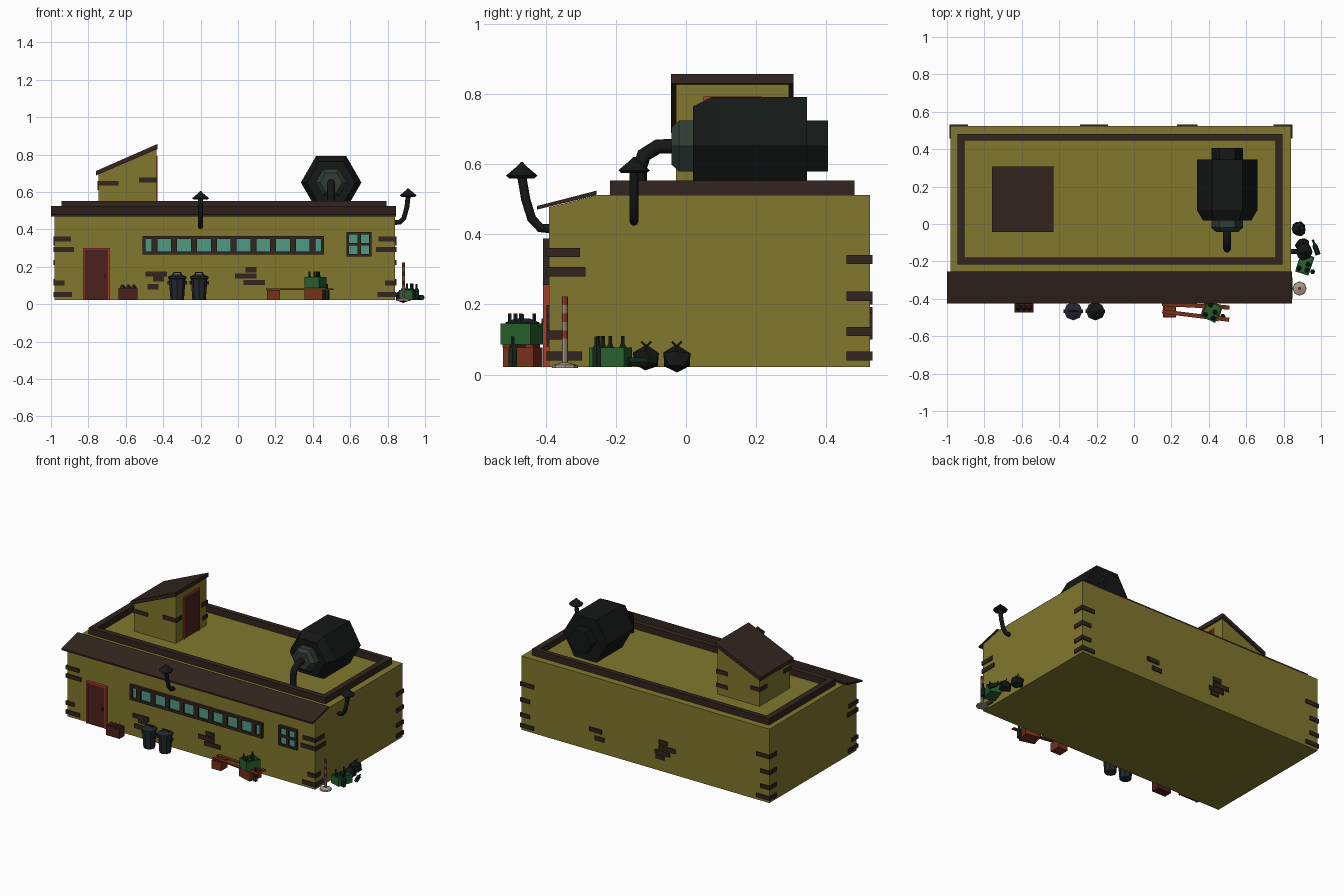
import bpy, bmesh, random
from math import sin, cos, pi, radians
from mathutils import Matrix, Vector

if "Cube" in bpy.data.objects:
    bpy.data.objects.remove(bpy.data.objects["Cube"])

random.seed(4)

def mat(name, r, g, b):
    m = bpy.data.materials.new(name)
    m.diffuse_color = (r, g, b, 1)
    m.use_nodes = True
    m.node_tree.nodes["Principled BSDF"].inputs["Base Color"].default_value = m.diffuse_color
    return m

OLIVE = mat("olive wall", .22, .185, .027)
BROWN = mat("dark brown", .032, .018, .013)
BLACK = mat("black metal", .007, .009, .008)
STEEL = mat("green grey", .03, .045, .035)
GLASS = mat("glass", .08, .32, .23)
DOOR = mat("door", .07, .015, .013)
RED = mat("red", .42, .045, .02)
RUST = mat("rust crate", .18, .03, .01)
GREEN = mat("green crate", .02, .12, .027)
BIN = mat("bin", .016, .02, .025)
BOTTLE = mat("bottle", .008, .022, .01)
CREAM = mat("cream", .4, .32, .25)

def finish(name, bm, m):
    bmesh.ops.recalc_face_normals(bm, faces=bm.faces)
    me = bpy.data.meshes.new(name)
    bm.to_mesh(me)
    bm.free()
    me.materials.append(m)
    ob = bpy.data.objects.new(name, me)
    bpy.context.collection.objects.link(ob)
    return ob

def add_box(bm, x0, x1, y0, y1, z0, z1, M=Matrix()):
    T = M @ Matrix.Translation(((x0+x1)/2, (y0+y1)/2, (z0+z1)/2)) @ Matrix.Diagonal((x1-x0, y1-y0, z1-z0, 1))
    bmesh.ops.create_cube(bm, size=1, matrix=T)

def boxes(name, m, items, M=Matrix()):
    bm = bmesh.new()
    for b in items:
        add_box(bm, *b, M)
    return finish(name, bm, m)

def prism(name, m, pts, axis, a, b):
    """extrude a 2D outline (other coordinate, z) along x or y"""
    bm = bmesh.new()
    P = (lambda t, p: (t, p[0], p[1])) if axis == 'x' else (lambda t, p: (p[0], t, p[1]))
    f = bm.faces.new([bm.verts.new(P(a, p)) for p in pts])
    r = bmesh.ops.extrude_face_region(bm, geom=[f])
    bmesh.ops.translate(bm, verts=[v for v in r['geom'] if isinstance(v, bmesh.types.BMVert)],
                        vec=P(b-a, (0, 0)))
    return finish(name, bm, m)

def lathe(name, m, rings, n, loc, rot=None):
    """stack of n-sided rings (radius, height) around local z"""
    bm = bmesh.new()
    M = Matrix.Translation(loc) @ (rot or Matrix())
    R = [[bm.verts.new(M @ Vector((r*cos(2*pi*i/n), r*sin(2*pi*i/n), h))) for i in range(n)] for r, h in rings]
    for A, B in zip(R, R[1:]):
        for i in range(n):
            bm.faces.new((A[i], A[(i+1) % n], B[(i+1) % n], B[i]))
    bm.faces.new(R[0])
    bm.faces.new(R[-1])
    return finish(name, bm, m)

def pipe(name, m, pts, r):
    c = bpy.data.curves.new(name, 'CURVE')
    c.dimensions = '3D'
    c.bevel_depth, c.bevel_resolution, c.use_fill_caps = r, 2, True
    s = c.splines.new('POLY')
    s.points.add(len(pts)-1)
    for p, q in zip(s.points, pts):
        p.co = (*q, 1)
    c.materials.append(m)
    ob = bpy.data.objects.new(name, c)
    bpy.context.collection.objects.link(ob)

# main building, front roof board and parapet
prism("building", OLIVE, [(-.39, .022), (.525, .022), (.525, .512), (-.25, .512), (-.39, .477)], 'x', -.98, .84)
prism("front_roof", BROWN, [(-.425, .47), (-.425, .48), (-.255, .524), (-.255, .511)], 'x', -1, .845)
boxes("parapet", BROWN, [(-.945, .795, -.217, -.18, .505, .553), (-.945, .795, .447, .48, .505, .553),
                         (-.945, -.905, -.18, .447, .505, .553), (.757, .795, -.18, .447, .505, .553)])

# exposed bricks: front, back, then corners wrapping to the sides
T = .007
boxes("front_bricks", BROWN, [(x, x+w, -.39-T, -.38, z, z+.028) for x, w, z in (
    (-.495, .115, .147), (-.455, .06, .122), (-.485, .06, .08),
    (.04, .06, .17), (-.015, .115, .137), (.03, .115, .102))])
boxes("back_bricks", BROWN, [(x, x+w, .52, .525+T, z, z+.028) for x, w, z in (
    (.25, .09, .15), (.23, .07, .10), (-.23, .06, .2), (-.29, .12, .165), (-.25, .11, .13), (-.21, .06, .1))])
corner = []
for sx in (-1, 1):
    xf = -.98-T if sx < 0 else .84+T
    for sy, yf, rows in ((-1, -.39-T, ((.335, .095), (.28, .11), (.1, .06), (.04, .1))),
                         (1, .525+T, ((.315, .1), (.21, .07), (.11, .07), (.04, .1)))):
        for z, L in rows:
            d = L if sy < 0 else .075
            xs, ys = sorted((xf, xf - sx*L)), sorted((yf, yf - sy*d))
            corner.append((*xs, *ys, z, z+.026))
boxes("corner_bricks", BROWN, corner)

# front door
boxes("door_frame", RED, [(-.83, -.82, -.408, -.38, .022, .302), (-.695, -.685, -.408, -.38, .022, .302),
                          (-.82, -.695, -.408, -.38, .292, .302)])
boxes("door", DOOR, [(-.82, -.695, -.403, -.38, .022, .292), (-.715, -.705, -.412, -.4, .14, .16)])

# windows: glass sheet behind frame bars
def window(name, x0, x1, z0, z1, bars, t, cross=False):
    y = (-.408, -.38)
    fr = [(x0, x1, *y, z0, z0+t), (x0, x1, *y, z1-t, z1), (x0, x0+t, *y, z0, z1), (x1-t, x1, *y, z0, z1)]
    fr += [(b-.016, b+.016, *y, z0, z1) if not cross else (b-.009, b+.009, *y, z0, z1) for b in bars]
    if cross:
        zc = (z0+z1)/2
        fr.append((x0, x1, *y, zc-.007, zc+.007))
    boxes(name+"_frame", BROWN, fr)
    boxes(name+"_glass", GLASS, [(x0+t, x1-t, -.398, -.38, z0+t, z1-t)])

window("long_window", -.51, .46, .265, .365, [-.447+.1058*i for i in range(9)], .016)
window("small_window", .58, .715, .255, .387, [.6475], .014, True)

# roof hut
prism("hut", OLIVE, [(-.745, .5), (-.437, .5), (-.437, .832), (-.745, .7)], 'y', -.028, .293)
prism("hut_roof", BROWN, [(-.76, .688), (-.43, .83), (-.43, .857), (-.76, .712)], 'y', -.043, .307)
boxes("hut_door_frame", RED, [(-.44, -.43, .05, .06, .51, .792), (-.44, -.43, .205, .215, .51, .792),
                              (-.44, -.43, .06, .205, .782, .792)])
boxes("hut_door", DOOR, [(-.44, -.434, .06, .205, .51, .782)])
boxes("hut_bricks", BROWN, [(-.752, -.64, -.034, .04, .635, .66), (-.53, -.431, -.034, .03, .65, .677),
                            (-.752, -.68, .22, .299, .61, .635), (-.51, -.431, .24, .299, .65, .677),
                            (-.51, -.431, .25, .299, .56, .585)])

# roof tank lying along y, with end caps and outlet
RY = Matrix.Rotation(radians(-90), 4, 'X')
lathe("tank", BLACK, [(.13, .02), (.162, .075), (.162, .345)], 6, (.498, 0, .651), RY)
lathe("tank_back_cap", BLACK, [(.084, .34), (.084, .405)], 6, (.498, 0, .651), RY)
lathe("tank_front_cap", STEEL, [(.06, -.042), (.084, -.02), (.084, .022)], 6, (.498, 0, .651), RY)
pipe("tank_pipe", BLACK, [(.498, -.03, .65), (.498, -.08, .65), (.498, -.12, .625), (.498, -.132, .59), (.498, -.132, .5)], .021)

# wall vents with conical hats
def vent(name, pts, r=.013):
    pipe(name+"_pipe", BLACK, pts, r)
    x, y, z = pts[-1]
    lathe(name+"_hat", BLACK, [(.036, -.006), (.045, .002), (.014, .028), (.003, .04)], 8, (x, y, z))

vent("front_vent", [(-.2, -.38, .415), (-.2, -.415, .418), (-.2, -.44, .445), (-.2, -.457, .5), (-.2, -.468, .565)])
vent("side_vent", [(.83, -.148, .437), (.865, -.148, .438), (.887, -.148, .46), (.903, -.148, .52), (.91, -.148, .58)])

# two dustbins
for nm, x in (("left_bin", -.325), ("right_bin", -.208)):
    lathe(nm, BIN, [(.036, .022), (.044, .135), (.049, .137), (.049, .148), (.02, .16)], 8, (x, -.466, 0))
    pipe(nm+"_lid_handle", BIN, [(x-.025, -.466, .15), (x-.018, -.466, .17), (x+.018, -.466, .17), (x+.025, -.466, .15)], .004)
    boxes(nm+"_grips", BIN, [(x-.052, x-.042, -.476, -.456, .105, .125), (x+.042, x+.052, -.476, -.456, .105, .125)])

# crates and bottles
def crate(name, m, cx, cy, z, w, d, h, ang, t=.007):
    a, b = w/2, d/2
    M = Matrix.Translation((cx, cy, z)) @ Matrix.Rotation(radians(ang), 4, 'Z')
    boxes(name, m, [(-a, a, -b, -b+t, 0, h), (-a, a, b-t, b, 0, h), (-a, -a+t, -b, b, 0, h),
                    (a-t, a, -b, b, 0, h), (-a, a, -b, b, 0, h*.7)], M)
    return M

def bottle(name, loc, rot=None):
    lathe(name, BOTTLE, [(.014, 0), (.014, .05), (.006, .065), (.006, .086)], 6, loc, rot)

crate("dark_crate", DOOR, -.588, -.447, .022, .1, .055, .065, 0)
for i in range(3):
    lathe("crate_scrap", BROWN, [(.018, 0), (.014, .015), (.004, .026)], 5, (-.618+.03*i, -.447, .08))
crate("bench_crate_left", RUST, .19, -.465, .022, .07, .07, .055, 0)
crate("bench_crate_right", RUST, .415, -.465, .022, .1, .09, .055, -15)
for nm, y, a in (("rear_plank", -.437, -3), ("front_plank", -.49, -7)):
    boxes(nm, RUST, [(-.18, .18, -.011, .011, 0, .008)],
          Matrix.Translation((.33, y, .077)) @ Matrix.Rotation(radians(a), 4, 'Z'))
for nm, args in (("bench_bottle_crate", (.415, -.468, .086, .085, .095, .06, -25)),
                 ("side_bottle_crate", (.913, -.215, .022, .075, .105, .055, -18))):
    M = crate(nm, GREEN, *args)
    for u, v in ((-.022, -.03), (.022, -.028), (-.02, .03), (.018, .005)):
        p = M @ Vector((u, v, .002))
        bottle(nm+"_bottle", p)
bottle("bench_floor_bottle", (.475, -.494, .022))
bottle("side_floor_bottle", (.955, -.255, .022))
bottle("lying_bottle", (.985, -.165, .036), Matrix.Rotation(radians(20), 4, 'Z') @ Matrix.Rotation(radians(-90), 4, 'X')
       @ Matrix.Rotation(0, 4, 'Z'))

# rubbish bags with tied tops
for nm, x, y in (("near_bag", .9, -.113), ("far_bag", .882, -.026)):
    bm = bmesh.new()
    bmesh.ops.create_icosphere(bm, subdivisions=1, radius=.042, matrix=Matrix.Translation((x, y, .045)))
    for v in bm.verts:
        v.co += Vector([random.uniform(-.004, .004) for _ in range(3)])
        v.co.z = max(v.co.z, 0 if nm == "far_bag" else .012)
    finish(nm, bm, BLACK)
    for s in (-1, 1):
        pipe(nm+"_tie", BLACK, [(x, y, .08), (x, y+s*.014, .094)], .003)

# striped post
lathe("post_base", CREAM, [(.038, .018), (.036, .027), (.012, .034)], 8, (.885, -.345, 0))
for i in range(8):
    z = .03 + .024*i
    lathe("post_band", RED if i in (3, 5, 7) else CREAM, [(.009, z), (.009, z+.024)], 8, (.885, -.345, 0))
